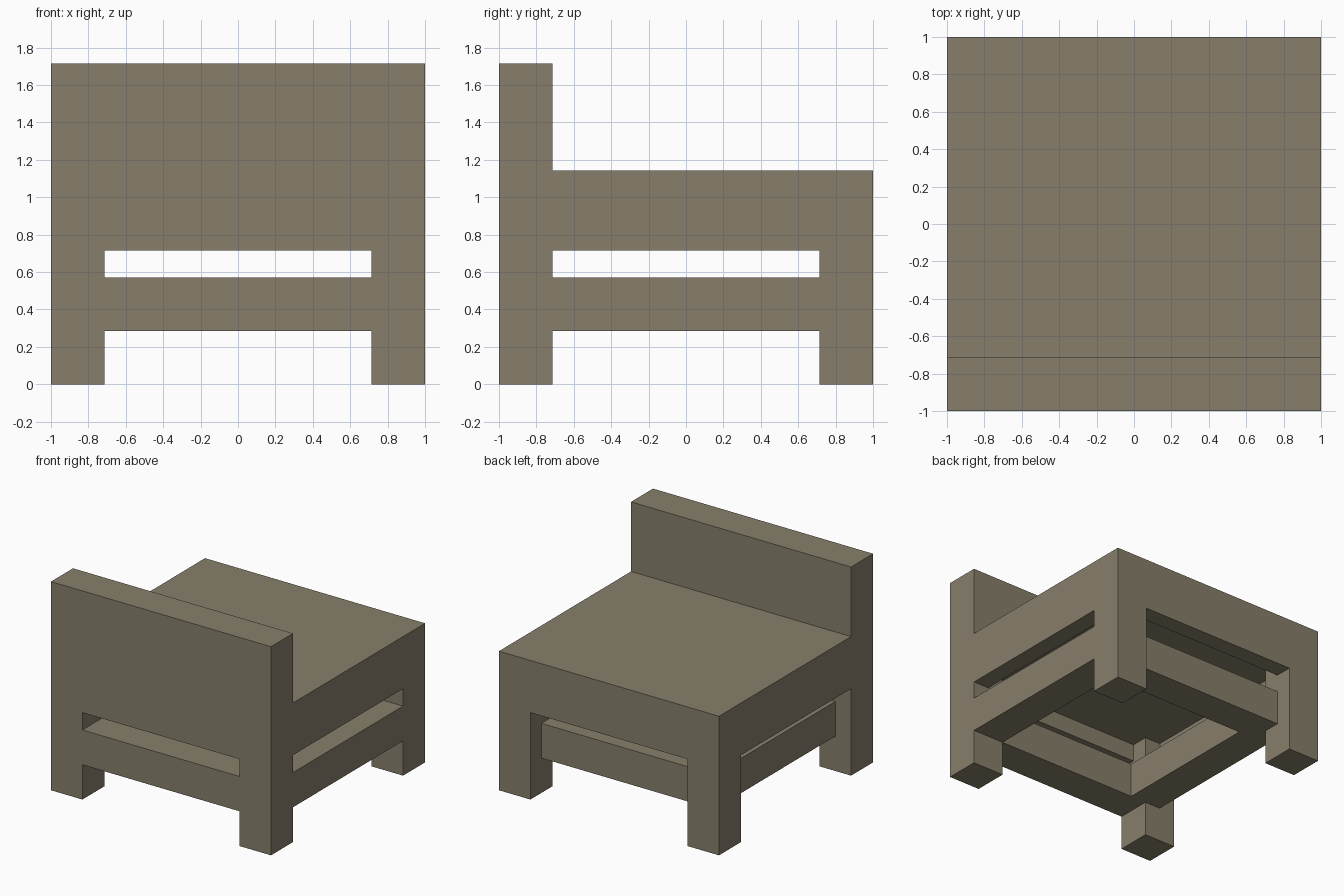
import bpy
import bmesh
from mathutils import Matrix, Vector

cube = bpy.data.objects.get("Cube")
if cube:
    bpy.data.objects.remove(cube, do_unlink=True)

U = 1 / 7  # grid unit: the chair is 14 units wide

wood = bpy.data.materials.new("grey brown wood")
colour = (0.242, 0.212, 0.150, 1)
wood.diffuse_color = colour
wood.use_nodes = True
wood.node_tree.nodes["Principled BSDF"].inputs["Base Color"].default_value = colour


def box(name, x, y, z):
    """Box between the given (low, high) ranges, in grid units."""
    ranges = (x, y, z)
    centre = Vector([(a + b) / 2 * U for a, b in ranges])
    size = Vector([(b - a) * U for a, b in ranges])
    bm = bmesh.new()
    bmesh.ops.create_cube(bm, size=1, matrix=Matrix.Translation(centre) @ Matrix.Diagonal(size).to_4x4())
    mesh = bpy.data.meshes.new(name)
    bm.to_mesh(mesh)
    bm.free()
    mesh.materials.append(wood)
    obj = bpy.data.objects.new(name, mesh)
    bpy.context.collection.objects.link(obj)
    return obj


low, high, inner = (-7, -5), (5, 7), (-5, 5)

# Seat slab and the upright panel along the front edge
box("seat", (-7, 7), (-7, 7), (6, 8))
box("backrest", (-7, 7), low, (8, 12))

# Legs
for side, x in (("right", low), ("left", high)):
    for end, y in (("front", low), ("back", high)):
        box(f"{end}_{side}_leg", x, y, (0, 6))

# Thin apron under the seat, leaving a shallow hollow inside
apron = (5, 6)
for end, edge in (("near", (-7, -6)), ("far", (6, 7))):
    box(f"{end}_cross_apron", inner, edge, apron)
    box(f"{end}_side_apron", edge, inner, apron)

# Stretcher rails: flush at the front and left, set in at the back and right
rail = (2, 4)
box("front_rail", inner, low, rail)
box("left_rail", high, inner, rail)
box("back_rail", inner, (4, 6), rail)
box("right_rail", (-6, -4), inner, rail)
